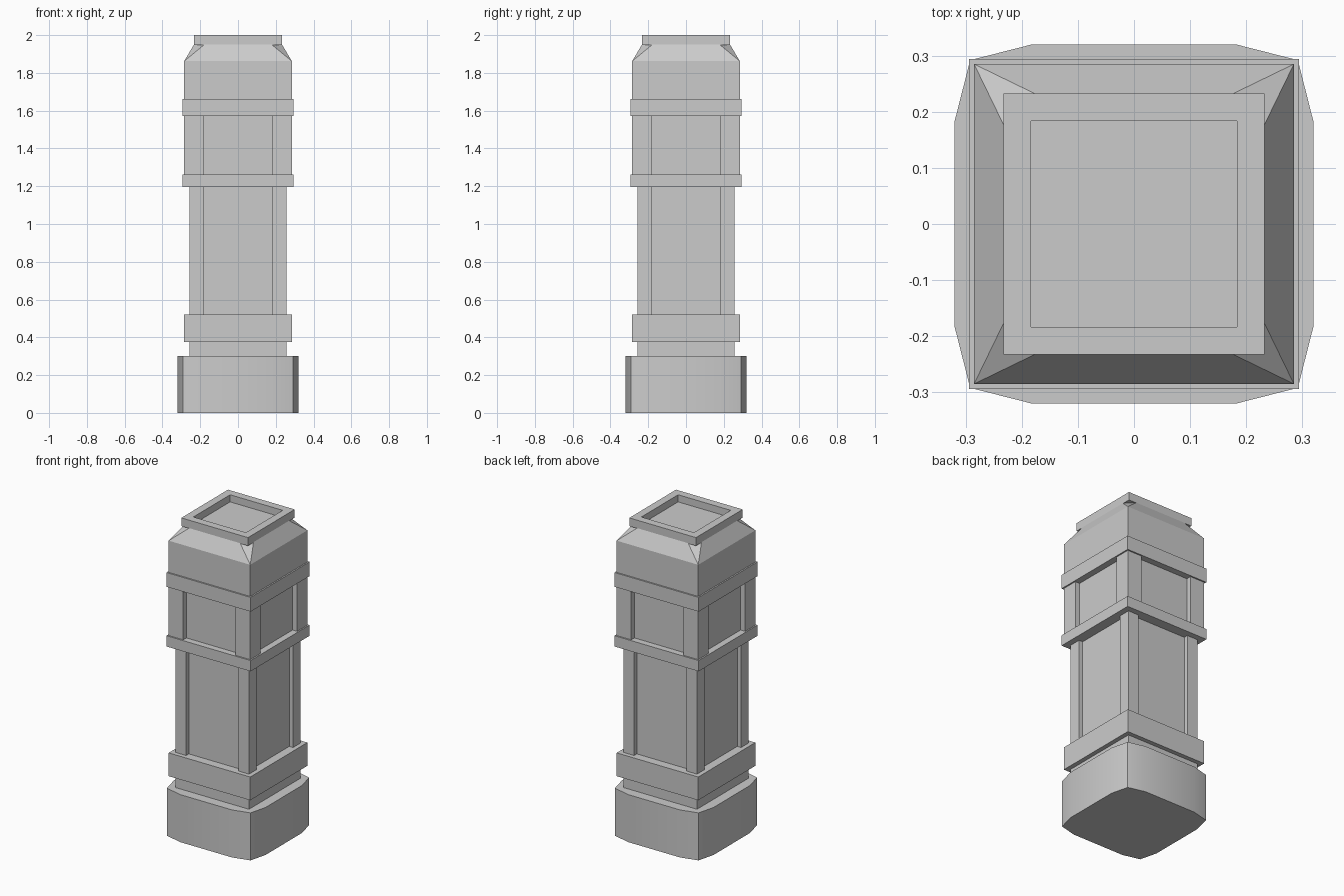
import bpy, bmesh, math

if "Cube" in bpy.data.objects:
    bpy.data.objects.remove(bpy.data.objects["Cube"])


def add_object(name, bm, smooth=False):
    bmesh.ops.recalc_face_normals(bm, faces=bm.faces)
    mesh = bpy.data.meshes.new(name)
    bm.to_mesh(mesh)
    bm.free()
    obj = bpy.data.objects.new(name, mesh)
    bpy.context.collection.objects.link(obj)
    if smooth:
        bpy.ops.object.select_all(action='DESELECT')
        obj.select_set(True)
        bpy.context.view_layer.objects.active = obj
        bpy.ops.object.shade_smooth_by_angle(angle=math.radians(35))
    return obj


def ring(quarter):
    """Repeat a quarter outline four times around z."""
    pts, out = list(quarter), []
    for _ in range(4):
        out += pts
        pts = [(-y, x) for x, y in pts]
    return out


def prism_bm(quarter, z0, z1):
    bm = bmesh.new()
    outline = ring(quarter)
    low = [bm.verts.new((x, y, z0)) for x, y in outline]
    high = [bm.verts.new((x, y, z1)) for x, y in outline]
    n = len(outline)
    bm.faces.new(low[::-1])
    top = bm.faces.new(high)
    for i in range(n):
        j = (i + 1) % n
        bm.faces.new((low[i], low[j], high[j], high[i]))
    return bm, top


def prism(name, quarter, z0, z1, smooth=False):
    return add_object(name, prism_bm(quarter, z0, z1)[0], smooth)


def panelled(name, half, panel, z0, z1, inner=0.183):
    """Square shaft with corner posts and recessed panels."""
    quarter = [(panel, -inner), (panel, inner), (half, inner),
               (half, half), (inner, half)]
    return prism(name, quarter, z0, z1)


# Plinth with bowed sides
prism("plinth", [(0.32, -0.182), (0.32, 0.182), (0.292, 0.292)], 0, 0.3, True)

# Square neck, collars and head block
for name, half, z0, z1 in [
    ("neck", 0.257, 0.3, 0.375),
    ("lower_collar", 0.285, 0.375, 0.522),
    ("middle_band", 0.294, 1.195, 1.263),
    ("upper_band", 0.294, 1.572, 1.662),
    ("head_block", 0.285, 1.662, 1.862),
]:
    prism(name, [(half, half)], z0, z1)

# Panelled shaft sections
panelled("lower_shaft", 0.257, 0.23, 0.522, 1.195)
panelled("upper_shaft", 0.285, 0.253, 1.263, 1.572)

# Tapered shoulder: square below, clipped corners above
bm = bmesh.new()
for quarter, z in (([(0.285, 0.285)], 1.862),
                   ([(0.233, 0.178), (0.178, 0.233)], 1.95)):
    for x, y in ring(quarter):
        bm.verts.new((x, y, z))
bmesh.ops.convex_hull(bm, input=bm.verts[:])
bmesh.ops.dissolve_limit(bm, angle_limit=0.01, verts=bm.verts[:], edges=bm.edges[:])
add_object("shoulder", bm, True)

# Cap with a sunken square top
bm, top = prism_bm([(0.233, 0.233)], 1.948, 2.0)
bm.normal_update()
bmesh.ops.inset_region(bm, faces=[top], thickness=0.07)
walls = bmesh.ops.extrude_discrete_faces(bm, faces=[top])
bmesh.ops.translate(bm, verts=walls["faces"][0].verts[:], vec=(0, 0, -0.045))
add_object("cap", bm)
